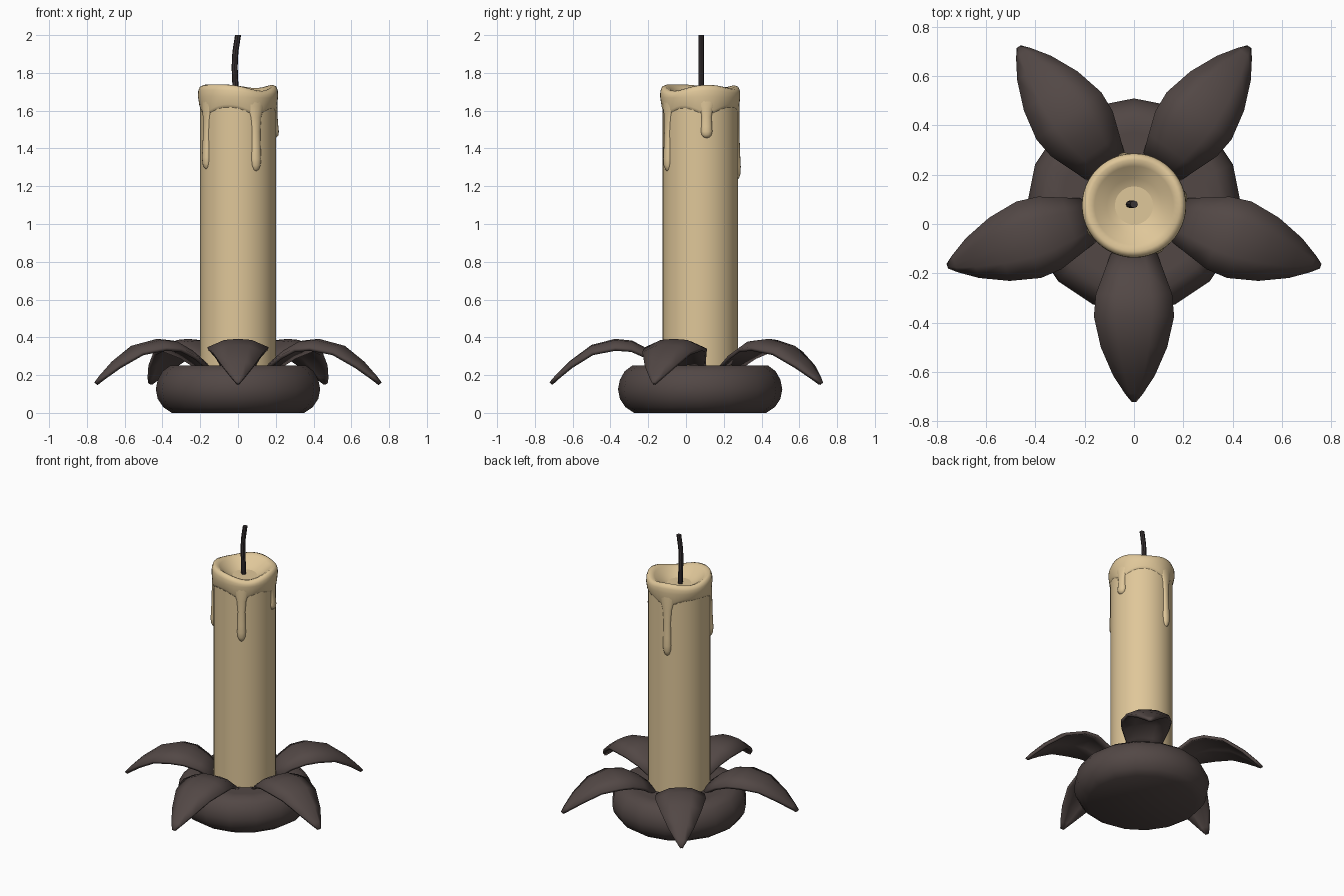
import bpy, math
from mathutils import Vector

if "Cube" in bpy.data.objects:
    bpy.data.objects.remove(bpy.data.objects["Cube"])

CX, CY = 0.0, 0.075          # candle axis


def material(name, col):
    m = bpy.data.materials.new(name)
    m.diffuse_color = (*col, 1)
    m.use_nodes = True
    m.node_tree.nodes["Principled BSDF"].inputs["Base Color"].default_value = m.diffuse_color
    return m


WAX = material("wax", (0.74, 0.57, 0.32))
IRON = material("dark_iron", (0.085, 0.064, 0.06))
WICK = material("burnt_wick", (0.04, 0.032, 0.034))


def add_mesh(name, verts, faces, mat, angle=40):
    me = bpy.data.meshes.new(name)
    me.from_pydata(verts, [], faces)
    me.materials.append(mat)
    ob = bpy.data.objects.new(name, me)
    bpy.context.collection.objects.link(ob)
    bpy.ops.object.select_all(action='DESELECT')
    ob.select_set(True)
    bpy.context.view_layer.objects.active = ob
    bpy.ops.object.shade_smooth_by_angle(angle=math.radians(angle))
    return ob


def loft(name, rings, mat, angle=40):
    """Skin a list of closed rings, listed bottom to top, and cap both ends."""
    n = len(rings[0])
    verts = [v for ring in rings for v in ring]
    faces = [(k * n + i, k * n + (i + 1) % n, (k + 1) * n + (i + 1) % n, (k + 1) * n + i)
             for k in range(len(rings) - 1) for i in range(n)]
    faces.append(tuple(reversed(range(n))))
    faces.append(tuple(range(len(verts) - n, len(verts))))
    return add_mesh(name, verts, faces, mat, angle)


def lathe(name, profile, n, mat, dz=lambda a, k: 0, angle=40):
    rings = []
    for k, (r, z) in enumerate(profile):
        ring = []
        for i in range(n):
            a = math.pi / 2 + math.tau * i / n
            ring.append((CX + r * math.cos(a), CY + r * math.sin(a), z + dz(a, k)))
        rings.append(ring)
    return loft(name, rings, mat, angle)


# Rounded base
lathe("base", [(0.35, 0), (0.395, 0.03), (0.425, 0.075), (0.435, 0.125), (0.425, 0.175),
               (0.4, 0.22), (0.36, 0.25), (0.3, 0.25)], 16, IRON)

# Candle body
lathe("candle_body", [(0.2, 0.2), (0.2, 1.66)], 32, WAX)


# Melted rim with a hollow pool, dipping unevenly around the edge
def bump(a, centre, width):
    d = math.degrees(a) - centre
    d = (d + 180) % 360 - 180
    return math.exp(-(d / width) ** 2)


def rim_dz(a, k):
    if k < 2:    # lower hem hangs lower near the drips
        return -0.04 * sum(bump(a, c, 22) for c in (-61, 10, 100, 212))
    weight = (0, 0, 0.2, 0.8, 1, 1, 0.7, 0, 0, 0)[k]
    return -weight * (0.035 * bump(a, -48, 35) + 0.02 * bump(a, 60, 30) + 0.02 * bump(a, 150, 35))


lathe("melted_rim", [(0.196, 1.61), (0.205, 1.635), (0.212, 1.675), (0.211, 1.71), (0.203, 1.733),
                     (0.185, 1.74), (0.16, 1.722), (0.11, 1.675), (0.06, 1.652), (0.015, 1.645)],
      48, WAX, rim_dz, 80)

# Wax drips: (height fraction, half width, depth) down each run
DRIP = [(0.0, 0.004, 0.002), (0.025, 0.016, 0.012), (0.08, 0.025, 0.02), (0.17, 0.029, 0.022),
        (0.3, 0.027, 0.019), (0.55, 0.025, 0.015), (0.75, 0.032, 0.014), (0.9, 0.05, 0.014),
        (1.0, 0.075, 0.012)]


def drip(name, deg, low, width, high=1.66):
    rings = []
    for t, w, d in DRIP:
        ring = []
        for i in range(14):
            p = math.tau * i / 14
            a = math.radians(deg) + w * width * math.cos(p) / 0.2
            r = 0.197 + d * math.sin(p)
            ring.append((CX + r * math.cos(a), CY + r * math.sin(a), low + (high - low) * t))
        # ring direction chosen so that the faces point outwards
        rings.append(ring[::-1])
    loft(name, rings, WAX, 80)


drip("drip_front", -61, 1.28, 1.0)
drip("drip_right", 10, 1.455, 1.1)
drip("drip_back", 102, 1.23, 1.0)
drip("drip_left", 212, 1.29, 0.95)

# Five drooping petals: (distance from axis, height, half width)
PETAL = [(0.17, 0.255, 0.085), (0.27, 0.335, 0.122), (0.36, 0.383, 0.155), (0.45, 0.392, 0.163),
         (0.575, 0.36, 0.135), (0.69, 0.275, 0.085), (0.765, 0.2, 0.036), (0.797, 0.163, 0.01)]
ACROSS = [(-1, -0.045), (-0.45, -0.006), (0, 0), (0.45, -0.006), (1, -0.045)]
for j in range(5):
    a = math.radians(-90 + 72 * j)
    out, side = Vector((math.cos(a), math.sin(a), 0)), Vector((-math.sin(a), math.cos(a), 0))
    verts = [Vector((CX, CY, 0)) + out * r + side * w * s + Vector((0, 0, z + d * w / 0.163))
             for r, z, w in PETAL for s, d in ACROSS]
    faces = [(k * 5 + i, (k + 1) * 5 + i, (k + 1) * 5 + i + 1, k * 5 + i + 1)
             for k in range(len(PETAL) - 1) for i in range(4)]
    petal = add_mesh(f"petal_{j + 1}", verts, faces, IRON)
    solid = petal.modifiers.new("thickness", 'SOLIDIFY')
    solid.thickness, solid.offset = 0.02, -1

# Bent wick
path = [(-0.01, 1.6), (-0.014, 1.74), (-0.018, 1.83), (-0.014, 1.91), (0.0, 2.0)]
loft("wick", [[(x + 0.016 * math.cos(math.tau * i / 8), 0.08 + 0.015 * math.sin(math.tau * i / 8), z)
               for i in range(8)] for x, z in path], WICK)
